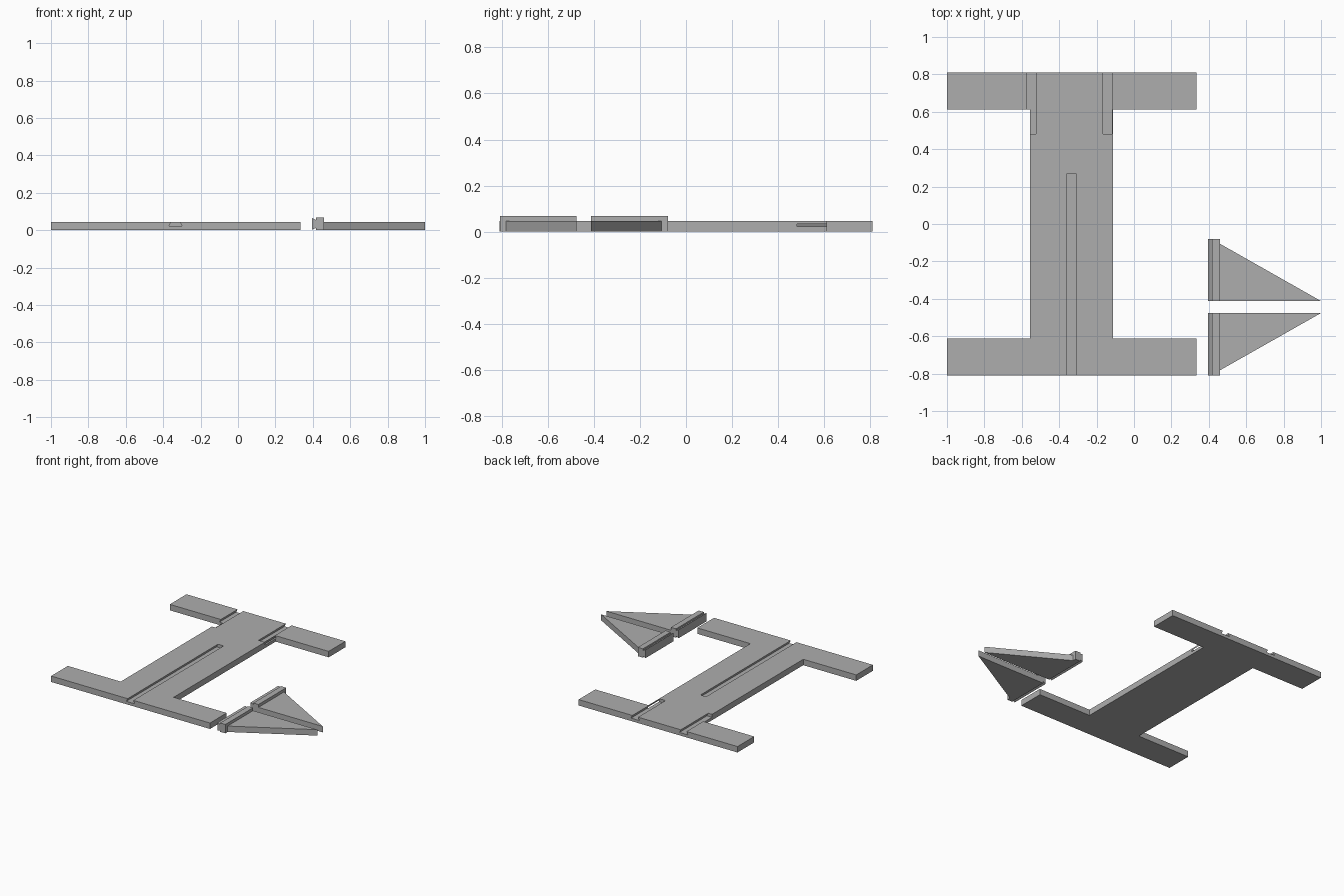
import bpy
import bmesh
from mathutils import Vector

cube = bpy.data.objects.get("Cube")
if cube:
    bpy.data.objects.remove(cube, do_unlink=True)

GREY = (0.42, 0.42, 0.42, 1)
grey = bpy.data.materials.new("plain grey")
grey.use_nodes = True
grey.diffuse_color = GREY
grey.node_tree.nodes["Principled BSDF"].inputs["Base Color"].default_value = GREY


def prism(name, outline, axis, start, end):
    """Extrude a 2D outline: (x, y) along z, or (x, z) along y."""
    bm = bmesh.new()

    def place(a, b, t):
        return Vector((a, b, t)) if axis == "Z" else Vector((a, t, b))

    base = bm.faces.new([bm.verts.new(place(a, b, start)) for a, b in outline])
    grown = bmesh.ops.extrude_face_region(bm, geom=[base])["geom"]
    moved = [v for v in grown if isinstance(v, bmesh.types.BMVert)]
    bmesh.ops.translate(bm, verts=moved, vec=place(0, 0, end - start))
    bmesh.ops.recalc_face_normals(bm, faces=bm.faces)
    mesh = bpy.data.meshes.new(name)
    bm.to_mesh(mesh)
    bm.free()
    mesh.materials.append(grey)
    obj = bpy.data.objects.new(name, mesh)
    bpy.context.collection.objects.link(obj)
    return obj


THICK = 0.045
LEFT, RIGHT, END = -1.0, 0.333, 0.811
WEB_LEFT, WEB_RIGHT, FLANGE = -0.556, -0.112, 0.611

# I-shaped body plate
body = prism("body_plate", [
    (LEFT, -END), (RIGHT, -END), (RIGHT, -FLANGE), (WEB_RIGHT, -FLANGE),
    (WEB_RIGHT, FLANGE), (RIGHT, FLANGE), (RIGHT, END), (LEFT, END),
    (LEFT, FLANGE), (WEB_LEFT, FLANGE), (WEB_LEFT, -FLANGE), (LEFT, -FLANGE),
], "Z", 0, THICK)

# Dovetail grooves, wider at the floor than at the opening
FLOOR, TOP = 0.022, 0.055
for x, y0, y1 in ((-0.334, -0.9, 0.27), (-0.548, 0.482, 0.9), (-0.142, 0.482, 0.9)):
    cutter = prism("groove_cutter", [(x - 0.035, FLOOR), (x + 0.035, FLOOR),
                                     (x + 0.019, TOP), (x - 0.019, TOP)], "Y", y0, y1)
    cutter.hide_render = True
    mod = body.modifiers.new("groove", "BOOLEAN")
    mod.operation = "DIFFERENCE"
    mod.solver = "EXACT"
    mod.object = cutter
    bpy.context.view_layer.objects.active = body
    bpy.ops.object.modifier_apply(modifier=mod.name)
    bpy.data.objects.remove(cutter, do_unlink=True)

# Two mirrored fins, each a triangular blade on a rail with a dovetail tongue
RAIL = [(0.46, 0), (0.46, 0.067), (0.417, 0.067), (0.417, 0.055),
        (0.395, 0.065), (0.395, 0.002), (0.417, 0.012), (0.417, 0)]
for name, y, way in (("front_fin", -0.476, -1), ("rear_fin", -0.412, 1)):
    prism(name + "_rail", RAIL, "Y", y, y + way * 0.333)
    prism(name + "_blade", [(0.46, y), (1.0, y), (0.46, y + way * 0.306)], "Z", 0, THICK)
